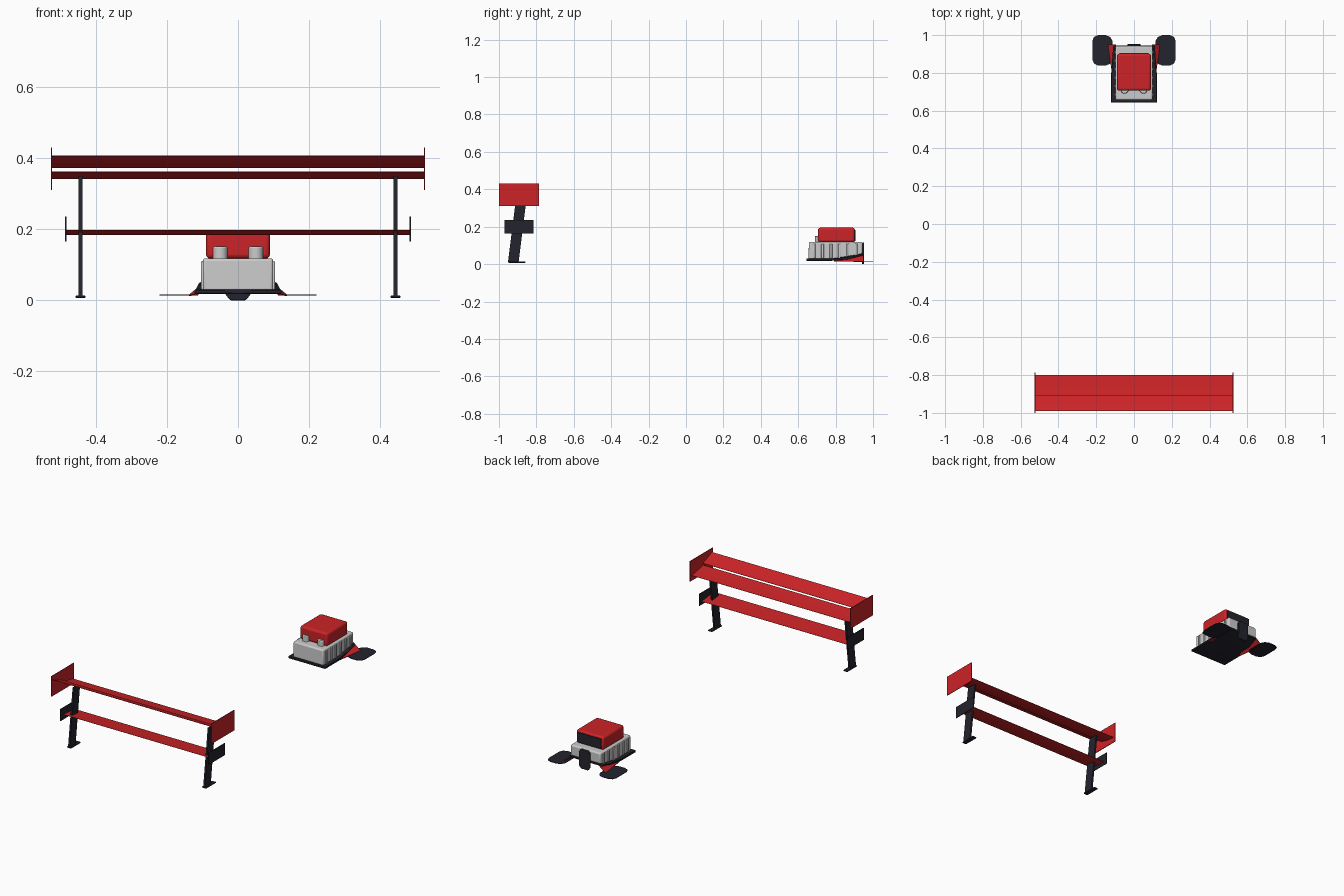
import bpy, bmesh, math
from mathutils import Vector

if "Cube" in bpy.data.objects:
    bpy.data.objects.remove(bpy.data.objects["Cube"])


def mat(name, col):
    m = bpy.data.materials.new(name)
    m.diffuse_color = (*col, 1)
    m.use_nodes = True
    m.node_tree.nodes["Principled BSDF"].inputs["Base Color"].default_value = m.diffuse_color
    return m


RED = mat("red", (0.60, 0.017, 0.02))
DARK = mat("dark navy", (0.017, 0.017, 0.027))
SILVER = mat("silver grey", (0.60, 0.60, 0.60))


def finish(name, bm, m, bevel=0.0, seg=2):
    bmesh.ops.recalc_face_normals(bm, faces=bm.faces)
    me = bpy.data.meshes.new(name)
    bm.to_mesh(me)
    bm.free()
    ob = bpy.data.objects.new(name, me)
    bpy.context.collection.objects.link(ob)
    me.materials.append(m)
    if bevel:
        b = ob.modifiers.new("bevel", 'BEVEL')
        b.width, b.segments, b.limit_method = bevel, seg, 'ANGLE'
    bpy.context.view_layer.objects.active = ob
    ob.select_set(True)
    bpy.ops.object.shade_smooth_by_angle(angle=math.radians(35))
    ob.select_set(False)
    return ob


def prism(name, pts, axis, a, b, m, bevel=0.0, seg=2):
    """Extrude a 2D outline along axis 0, 1 or 2 from a to b."""
    bm = bmesh.new()

    def co(p, t):
        v = list(p)
        v.insert(axis, t)
        return Vector(v)
    f = bm.faces.new([bm.verts.new(co(p, a)) for p in pts])
    r = bmesh.ops.extrude_face_region(bm, geom=[f])
    d = co((0, 0), b - a)
    bmesh.ops.translate(bm, vec=d, verts=[v for v in r['geom'] if isinstance(v, bmesh.types.BMVert)])
    return finish(name, bm, m, bevel, seg)


def box(name, x0, x1, y0, y1, z0, z1, m, bevel=0.0, seg=2):
    return prism(name, [(x0, y0), (x1, y0), (x1, y1), (x0, y1)], 2, z0, z1, m, bevel, seg)


def blade(name, p0, p1, half, sag, thick, m):
    """Thin cambered wing element between two (y, z) points."""
    top, low = [], []
    n = 8
    for i in range(n + 1):
        t = i / n
        y = p0[0] + (p1[0] - p0[0]) * t
        z = p0[1] + (p1[1] - p0[1]) * t - sag * 4 * t * (1 - t)
        h = thick * (0.25 + 3 * t * (1 - t)) / 2
        top.append((y, z + h))
        low.append((y, z - h))
    return prism(name, top + low[::-1], 0, -half, half, m)


# ---- rear wing: two upper elements and a lower beam
blade("main_wing", (-0.80, 0.341), (-0.908, 0.361), 0.523, 0.003, 0.005, RED)
blade("wing_flap", (-0.905, 0.373), (-0.99, 0.407), 0.523, 0.003, 0.005, RED)
blade("lower_beam_wing", (-0.835, 0.184), (-0.95, 0.197), 0.485, 0.002, 0.004, RED)

for side, s in (("left", -1), ("right", 1)):
    # end plates
    box(side + "_upper_end_plate", s * 0.5225, s * 0.5265, -1.0, -0.787, 0.31, 0.43, RED)
    box(side + "_lower_end_plate", s * 0.483, s * 0.487, -0.97, -0.815, 0.165, 0.235, DARK)
    # slanted strut and foot
    prism(side + "_wing_strut", [(-0.952, 0.01), (-0.895, 0.01), (-0.853, 0.345), (-0.909, 0.35)],
          0, s * 0.438, s * 0.448, DARK)
    box(side + "_strut_foot", s * 0.429, s * 0.457, -0.95, -0.858, 0.007, 0.014, DARK, 0.002, 1)

# ---- body: silver casing rising at the back
prism("silver_casing", [(0.655, 0.025), (0.80, 0.025), (0.89, 0.036), (0.943, 0.055),
                        (0.943, 0.118), (0.657, 0.118)], 0, -0.099, 0.099, SILVER, 0.008, 3)

# dark floor, narrowing and rising to the rear
bm = bmesh.new()
rows = [(0.643, 0.122, 0.018), (0.78, 0.122, 0.018), (0.87, 0.112, 0.026), (0.945, 0.10, 0.045)]
grid = [[bm.verts.new((sx * w, y, z + dz)) for sx, dz in ((-1, 0), (1, 0), (1, 0.012), (-1, 0.012))]
        for y, w, z in rows]
for a, b in zip(grid, grid[1:]):
    for i in range(4):
        bm.faces.new((a[i], a[(i + 1) % 4], b[(i + 1) % 4], b[i]))
bm.faces.new(grid[0])
bm.faces.new(grid[-1])
finish("floor_plate", bm, DARK, 0.002, 1)

# red top cover with dark rear panel
box("red_cover", -0.09, 0.09, 0.706, 0.902, 0.117, 0.195, RED, 0.012, 3)
box("cover_rear_panel", -0.078, 0.078, 0.900, 0.905, 0.122, 0.184, DARK, 0.002, 1)

# rounded dark plate at the back
prism("rear_centre_plate", [(-0.022, 0.0), (0.022, 0.0), (0.035, 0.016), (0.035, 0.10),
                            (0.024, 0.115), (-0.024, 0.115), (-0.035, 0.10), (-0.035, 0.016)],
      1, 0.941, 0.953, DARK, 0.003, 2)

for side, s in (("left", -1), ("right", 1)):
    # vertical ribs on the casing sides
    for i in range(6):
        y = 0.685 + i * 0.045
        box(f"{side}_casing_rib_{i + 1}", s * 0.094, s * 0.104, y - 0.007, y + 0.007,
            0.03 if i < 4 else 0.045, 0.110, SILVER, 0.003, 2)

    # front lug
    pts = [(s * 0.050 + 0.021 * math.cos(k * math.pi / 8), 0.711 + 0.021 * math.sin(k * math.pi / 8))
           for k in range(16)]
    prism(side + "_front_lug", pts, 2, 0.112, 0.151, SILVER, 0.004, 2)

    # red sloping skirt, with a dark trim strip along its upper edge
    for name, m, outline, t in (
            ("_rear_skirt", RED, [(0.098, 0.79, 0.026), (0.116, 0.79, 0.018),
                                  (0.138, 0.95, 0.016), (0.096, 0.95, 0.050)], 0.004),
            ("_skirt_trim", DARK, [(0.098, 0.78, 0.030), (0.122, 0.78, 0.024),
                                   (0.110, 0.944, 0.048), (0.098, 0.944, 0.056)], 0.004)):
        bm = bmesh.new()
        f = bm.faces.new([bm.verts.new((s * x, y, z)) for x, y, z in outline])
        r = bmesh.ops.extrude_face_region(bm, geom=[f])
        bmesh.ops.translate(bm, vec=(0, 0, -t),
                            verts=[v for v in r['geom'] if isinstance(v, bmesh.types.BMVert)])
        finish(side + name, bm, m)

    # flat rounded pad beside the tail
    pad = [(0.113, 0.872), (0.126, 0.848), (0.150, 0.839), (0.190, 0.839), (0.212, 0.850), (0.221, 0.872),
           (0.221, 0.968), (0.212, 0.990), (0.190, 1.0), (0.150, 1.0), (0.126, 0.990), (0.113, 0.968)]
    prism(side + "_side_pad", [(s * x, y) for x, y in pad], 2, 0.0135, 0.0165, DARK)
